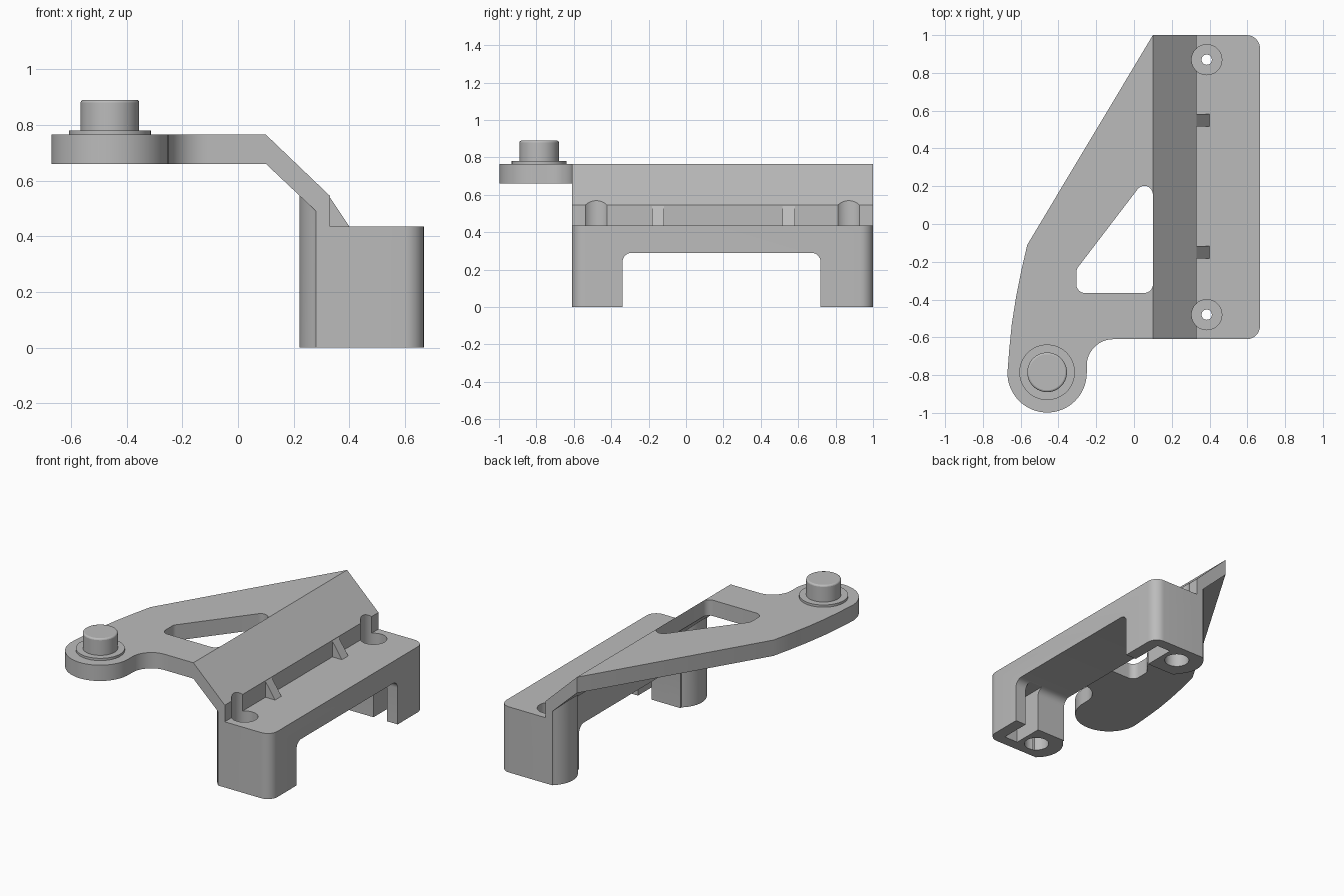
import bpy, bmesh
from math import sin, cos, tan, pi, radians
from mathutils import Vector

cube = bpy.data.objects.get("Cube")
if cube:
    bpy.data.objects.remove(cube, do_unlink=True)

grey = bpy.data.materials.new("plain_grey")
grey.use_nodes = True
grey.diffuse_color = (0.5, 0.5, 0.5, 1)
grey.node_tree.nodes["Principled BSDF"].inputs["Base Color"].default_value = (0.5, 0.5, 0.5, 1)


def arc(cx, cy, r, a0, a1, n=16):
    return [(cx + r * cos(radians(a0 + (a1 - a0) * i / n)),
             cy + r * sin(radians(a0 + (a1 - a0) * i / n))) for i in range(n + 1)]


def circle(cx, cy, r, n=48):
    return arc(cx, cy, r, 0, 360, n)[:-1]


def rounded(corners, n=8):
    """Polygon from (x, y, radius) corners, each replaced by a fillet."""
    pts = []
    for i, (x, y, r) in enumerate(corners):
        p = Vector((x, y))
        if r == 0:
            pts.append((x, y))
            continue
        a = (Vector(corners[i - 1][:2]) - p).normalized()
        b = (Vector(corners[(i + 1) % len(corners)][:2]) - p).normalized()
        half = a.angle(b) / 2
        centre = p + (a + b).normalized() * (r / sin(half))
        start = p + a * (r / tan(half)) - centre
        end = p + b * (r / tan(half)) - centre
        total = pi - 2 * half
        for k in range(n + 1):
            t = k / n
            d = (start * sin((1 - t) * total) + end * sin(t * total)) / sin(total)
            pts.append(tuple(centre + d))
    return pts


def prism(name, pts, lo, hi, axis="z"):
    """Extrude a flat outline along an axis."""
    place = {"z": lambda u, v, w: (u, v, w),
             "y": lambda u, v, w: (u, w, v),
             "x": lambda u, v, w: (w, u, v)}[axis]
    bm = bmesh.new()
    low = [bm.verts.new(place(u, v, lo)) for u, v in pts]
    high = [bm.verts.new(place(u, v, hi)) for u, v in pts]
    bm.faces.new(low)
    bm.faces.new(high)
    for i in range(len(pts)):
        j = (i + 1) % len(pts)
        bm.faces.new((low[i], low[j], high[j], high[i]))
    bmesh.ops.recalc_face_normals(bm, faces=bm.faces)
    mesh = bpy.data.meshes.new(name)
    bm.to_mesh(mesh)
    bm.free()
    mesh.materials.append(grey)
    obj = bpy.data.objects.new(name, mesh)
    bpy.context.collection.objects.link(obj)
    return obj


def activate(obj):
    bpy.ops.object.select_all(action="DESELECT")
    obj.select_set(True)
    bpy.context.view_layer.objects.active = obj


def combine(target, tool, operation):
    mod = target.modifiers.new("combine", "BOOLEAN")
    mod.object, mod.operation, mod.solver = tool, operation, "EXACT"
    activate(target)
    bpy.ops.object.modifier_apply(modifier=mod.name)
    bpy.data.objects.remove(tool, do_unlink=True)


FRONT, BACK = -0.61, 1.0
ARM_LOW, ARM_TOP, DECK = 0.66, 0.765, 0.435
LEG_IN = (-0.34, 0.72)
SCREW_X, SCREWS = 0.385, (-0.48, 0.87)

# Base block with rounded outer corners
bracket = prism("bracket", rounded([(0.28, FRONT, 0), (0.667, FRONT, 0.07),
                                    (0.667, BACK, 0.07), (0.28, BACK, 0)]), 0, DECK)

# Opening between the legs
opening = rounded([(LEG_IN[0], -0.1, 0), (LEG_IN[1], -0.1, 0),
                   (LEG_IN[1], 0.29, 0.05), (LEG_IN[0], 0.29, 0.05)])
combine(bracket, prism("opening", opening, 0, 1, "x"), "DIFFERENCE")

# Sloping web that joins the block to the arm
web = [(0.1, ARM_TOP), (0.33, 0.545), (0.33, 0.4), (0.28, 0.4), (0.28, 0.49), (0.1, ARM_LOW)]
combine(bracket, prism("web", web, FRONT, BACK, "y"), "UNION")

# Flat arm with a round end and a rounded triangular window
outline = [(0.1, FRONT), (0.1, BACK), (-0.565, -0.11), (-0.595, -0.24), (-0.625, -0.39),
           (-0.647, -0.53), (-0.66, -0.66)]
outline += arc(-0.46, -0.788, 0.21, 180, 360, 32) + arc(-0.11, -0.75, 0.14, 180, 90)
arm = prism("arm", outline, ARM_LOW, ARM_TOP)
window = rounded([(0.1, -0.365, 0.045), (0.1, 0.29, 0.045),
                  (-0.305, -0.24, 0.045), (-0.305, -0.365, 0.045)])
combine(arm, prism("window", window, 0.5, 0.9), "DIFFERENCE")
combine(bracket, arm, "UNION")

# Curved screw bosses behind each leg
for y, lo, hi in ((SCREWS[0], FRONT, LEG_IN[0]), (SCREWS[1], LEG_IN[1], BACK)):
    side = [p for p in arc(SCREW_X, y, 0.165, 90, 270, 40) if lo < p[1] < hi and p[0] < 0.3]
    boss = [(0.31, hi), (0.28, hi)] + side + [(0.28, lo), (0.31, lo)]
    combine(bracket, prism("boss", boss, 0, 0.55), "UNION")

# Small triangular ribs
for y in (-0.15, 0.55):
    rib = [(0.32, 0.42), (0.41, 0.42), (0.4, DECK), (0.33, 0.54), (0.32, 0.54)]
    combine(bracket, prism("rib", rib, y - 0.033, y + 0.033, "y"), "UNION")

# Screw holes, countersunk above and below
for y in SCREWS:
    for r, lo, hi in ((0.027, -0.1, 0.6), (0.08, 0.33, 0.7), (0.075, -0.1, 0.15)):
        combine(bracket, prism("bore", circle(SCREW_X, y, r), lo, hi), "DIFFERENCE")

# Hollow pockets open to the inner side of each leg
for lo, hi in ((-0.54, -0.3), (0.68, 0.93)):
    pocket = [(0.49, lo), (0.59, lo), (0.59, hi), (0.49, hi)]
    combine(bracket, prism("pocket", pocket, -0.1, 0.29), "DIFFERENCE")

# Pivot pin with collar and softened top edge
collar = prism("pin_collar", circle(-0.46, -0.785, 0.147, 64), ARM_TOP - 0.01, 0.78)
pin = prism("pivot_pin", circle(-0.46, -0.785, 0.105, 64), ARM_TOP, 0.89)
bevel = pin.modifiers.new("soft_edge", "BEVEL")
bevel.width, bevel.segments = 0.01, 3
bevel.limit_method, bevel.angle_limit = "ANGLE", radians(40)

for obj in (bracket, collar, pin):
    activate(obj)
    bpy.ops.object.shade_smooth_by_angle(angle=radians(25))
